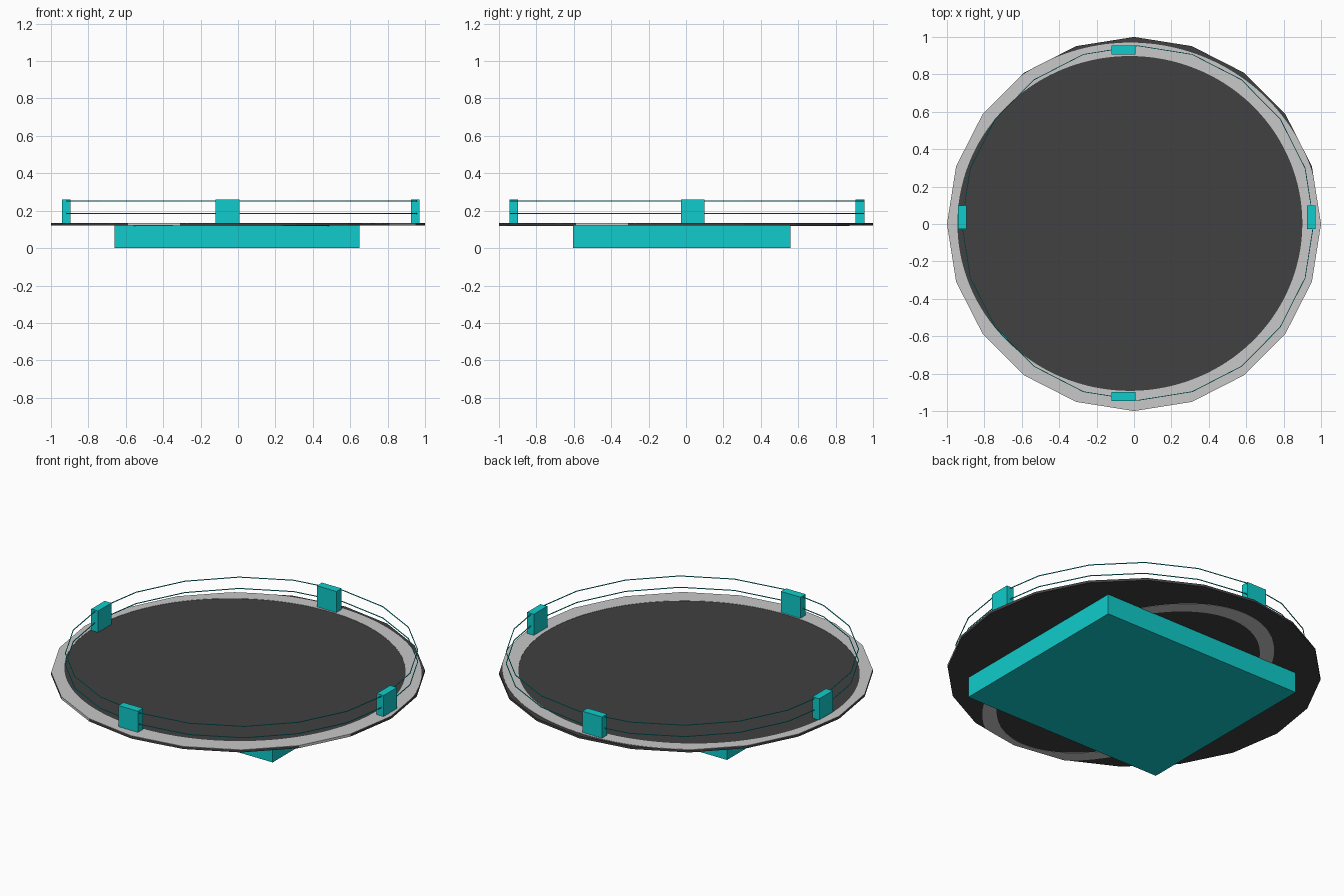
import bpy, bmesh, math

if "Cube" in bpy.data.objects:
    bpy.data.objects.remove(bpy.data.objects["Cube"])

SIDES = 20
TOP, UNDER = 0.134, 0.12


def material(name, rgb):
    m = bpy.data.materials.new(name)
    m.diffuse_color = (*rgb, 1)
    m.use_nodes = True
    m.node_tree.nodes["Principled BSDF"].inputs["Base Color"].default_value = m.diffuse_color
    return m


dark = material("dark asphalt", (0.052, 0.052, 0.052))
pale = material("pale paint", (0.58, 0.58, 0.58))
teal = material("teal metal", (0.005, 0.60, 0.60))


def finish(name, bm, *mats):
    bmesh.ops.recalc_face_normals(bm, faces=bm.faces)
    me = bpy.data.meshes.new(name)
    bm.to_mesh(me)
    bm.free()
    for m in mats:
        me.materials.append(m)
    ob = bpy.data.objects.new(name, me)
    bpy.context.collection.objects.link(ob)
    return ob


def box(name, lo, hi, mat):
    bm = bmesh.new()
    bmesh.ops.create_cube(bm, size=1)
    for v in bm.verts:
        v.co = [(a + b) / 2 + c * (b - a) for a, b, c in zip(lo, hi, v.co)]
    return finish(name, bm, mat)


def band(name, outer, inner, z0, z1, mat):
    """Closed ring with a rectangular section between two outlines."""
    bm = bmesh.new()
    loops = [[bm.verts.new((x, y, z)) for x, y in pts]
             for pts, z in ((outer, z0), (outer, z1), (inner, z1), (inner, z0))]
    n = len(outer)
    for k in range(4):
        a, b = loops[k], loops[(k + 1) % 4]
        for i in range(n):
            j = (i + 1) % n
            bm.faces.new((a[i], a[j], b[j], b[i]))
    return finish(name, bm, mat)


def ellipse_on_deck(cx, cy, rx, ry, n=160):
    """Ellipse sampled by angle from the deck centre, clipped to the deck edge."""
    pts = []
    step = 2 * math.pi / SIDES
    for i in range(n):
        t = 2 * math.pi * i / n
        c, s = math.cos(t), math.sin(t)
        a = (c / rx) ** 2 + (s / ry) ** 2
        b = c * cx / rx ** 2 + s * cy / ry ** 2
        k = (cx / rx) ** 2 + (cy / ry) ** 2 - 1
        r = (b + math.sqrt(b * b - a * k)) / a
        edge = math.cos(step / 2) / math.cos(t % step - step / 2)
        r = min(r, edge)
        pts.append((r * c, r * s))
    return pts


def polygon(cx, cy, rx, ry):
    return [(cx + rx * math.cos(2 * math.pi * i / SIDES),
             cy + ry * math.sin(2 * math.pi * i / SIDES)) for i in range(SIDES)]


# Deck: thin twenty-sided disc, with two rim faces left pale
bm = bmesh.new()
bottom = bm.faces.new([bm.verts.new((x, y, UNDER)) for x, y in polygon(0, 0, 1, 1)])
ext = bmesh.ops.extrude_face_region(bm, geom=[bottom], use_keep_orig=True)
for v in ext["geom"]:
    if isinstance(v, bmesh.types.BMVert):
        v.co.z = TOP
for f in bm.faces:
    if len(f.verts) == 4:
        c = f.calc_center_median()
        if round(math.degrees(math.atan2(c.y, c.x)) % 360) in (243, 333):
            f.material_index = 1
finish("deck", bm, dark, pale)

# Painted border on top and the narrower painted loop underneath
band("border_paint", ellipse_on_deck(-0.02, -0.02, 1.02, 0.99),
     ellipse_on_deck(-0.022, 0.003, 0.922, 0.895), TOP - 0.001, TOP + 0.0015, pale)
band("underside_paint", ellipse_on_deck(-0.035, -0.09, 0.62, 0.965),
     ellipse_on_deck(-0.035, -0.09, 0.56, 0.87), UNDER - 0.0015, UNDER + 0.001, pale)

# Base block
box("base_block", (-0.66, -0.605, 0), (0.65, 0.56, UNDER), teal)

# Four rail posts
for side, x0, x1, y0, y1 in (("left", -0.94, -0.895, -0.027, 0.098),
                             ("right", 0.925, 0.97, -0.027, 0.098),
                             ("front", -0.12, 0.008, -0.945, -0.897),
                             ("back", -0.12, 0.008, 0.907, 0.955)):
    box(side + "_post", (x0, y0, TOP - 0.004), (x1, y1, 0.26), teal)

# Two thin rails following the deck outline
for name, z in (("lower_rail", 0.185), ("upper_rail", 0.252)):
    band(name, polygon(0.02, 0.005, 0.943, 0.95),
         polygon(0.02, 0.005, 0.939, 0.946), z - 0.002, z + 0.002, teal)
